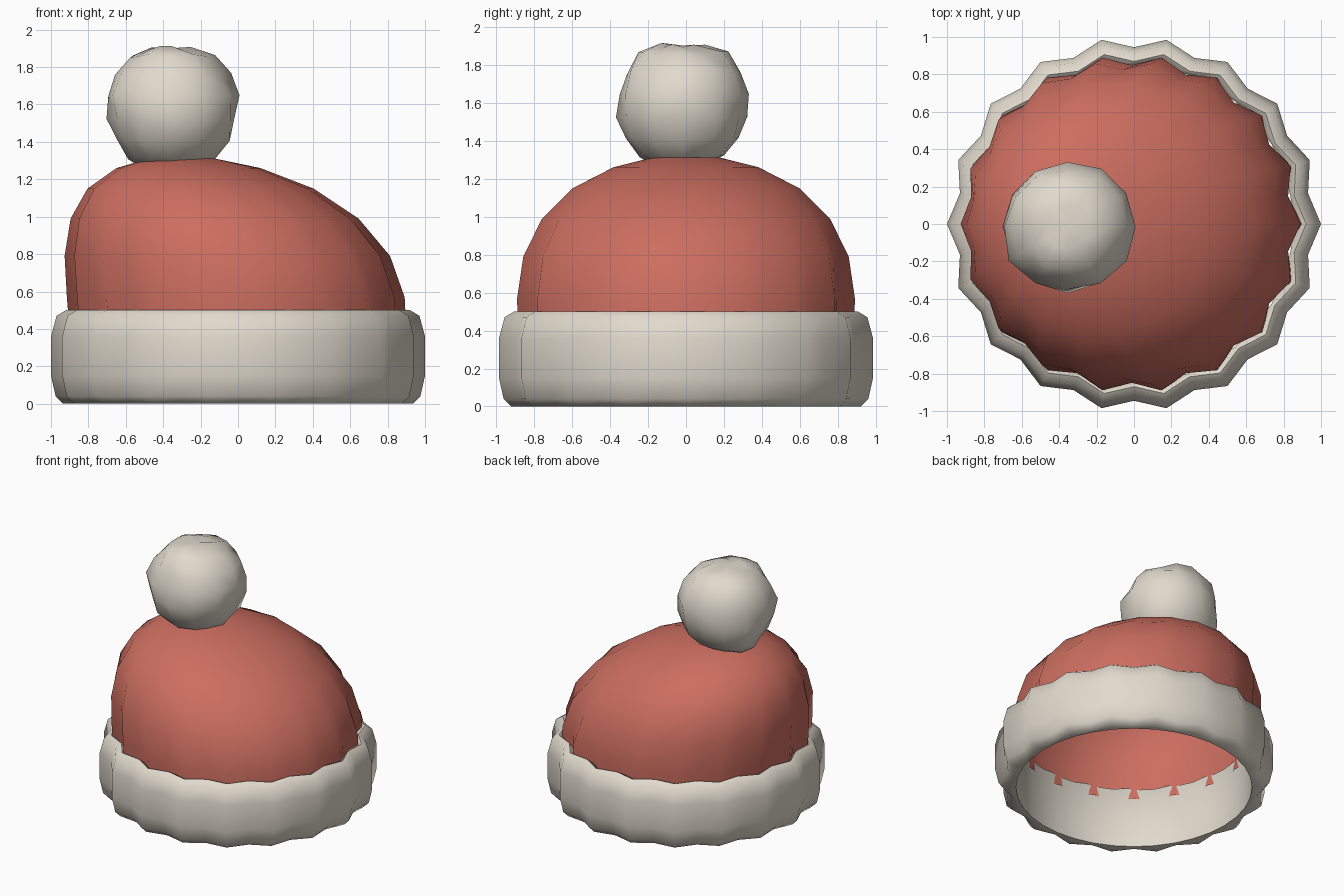
import bpy, bmesh, math, random
from mathutils import Vector

cube = bpy.data.objects.get("Cube")
if cube:
    bpy.data.objects.remove(cube, do_unlink=True)

SIDES = 36  # 18 knitted ribs, one ridge and one groove each


def material(name, rgb):
    mat = bpy.data.materials.new(name)
    mat.use_nodes = True
    mat.diffuse_color = (*rgb, 1)
    mat.node_tree.nodes["Principled BSDF"].inputs["Base Color"].default_value = (*rgb, 1)
    return mat


def finish(name, bm, mat, angle):
    mesh = bpy.data.meshes.new(name)
    bm.to_mesh(mesh)
    bm.free()
    obj = bpy.data.objects.new(name, mesh)
    bpy.context.collection.objects.link(obj)
    mesh.materials.append(mat)
    bpy.ops.object.select_all(action="DESELECT")
    obj.select_set(True)
    bpy.context.view_layer.objects.active = obj
    bpy.ops.object.shade_smooth_by_angle(angle=math.radians(angle))
    return obj


def ribbed_ring(bm, z, radius, groove, shift=0):
    """Ring of vertices whose every second one is sunk by the groove fraction."""
    ring = []
    for i in range(SIDES):
        a = math.tau * i / SIDES
        r = radius * (1 - groove * (i % 2))
        ring.append(bm.verts.new((shift + r * math.cos(a), r * math.sin(a), z)))
    return ring


def bridge(bm, low, high):
    for i in range(SIDES):
        j = (i + 1) % SIDES
        bm.faces.new((low[i], low[j], high[j], high[i]))


red = material("red wool", (0.60, 0.155, 0.115))
cream = material("cream wool", (0.75, 0.70, 0.61))

# Folded brim: ribbed outside, plain round inside (z, radius, groove)
bm = bmesh.new()
profile = [(0.0, 0.85, 0), (0.0, 0.935, 0.055), (0.04, 0.975, 0.055),
           (0.15, 1.0, 0.055), (0.36, 1.0, 0.055), (0.47, 0.97, 0.055),
           (0.5, 0.92, 0.055), (0.47, 0.85, 0)]
rings = [ribbed_ring(bm, *p) for p in profile]
for low, high in zip(rings, rings[1:] + rings[:1]):
    bridge(bm, low, high)
finish("brim", bm, cream, 65)

# Leaning crown, an open shell (z, radius, groove, sideways shift)
bm = bmesh.new()
profile = [(0.39, 0.90, 0.075, 0), (0.57, 0.903, 0.06, -0.012),
           (0.79, 0.87, 0.05, -0.057), (0.99, 0.77, 0.035, -0.125),
           (1.15, 0.605, 0.02, -0.2), (1.26, 0.385, 0.01, -0.265),
           (1.31, 0.18, 0, -0.3)]
rings = [ribbed_ring(bm, *p) for p in profile]
for low, high in zip(rings, rings[1:]):
    bridge(bm, low, high)
apex = bm.verts.new((-0.32, 0, 1.322))
for i in range(SIDES):
    bm.faces.new((rings[-1][i], rings[-1][(i + 1) % SIDES], apex))
finish("crown", bm, red, 65)

# Lumpy pompom
random.seed(4)
bm = bmesh.new()
bmesh.ops.create_uvsphere(bm, u_segments=12, v_segments=9, radius=0.355)
for v in bm.verts:
    v.co *= random.uniform(0.95, 1.05)
    if v.co.z > 0.33:
        v.co.z -= 0.03  # dimple in the top
    v.co += Vector((-0.355, -0.015, 1.585))
finish("pompom", bm, cream, 65)
